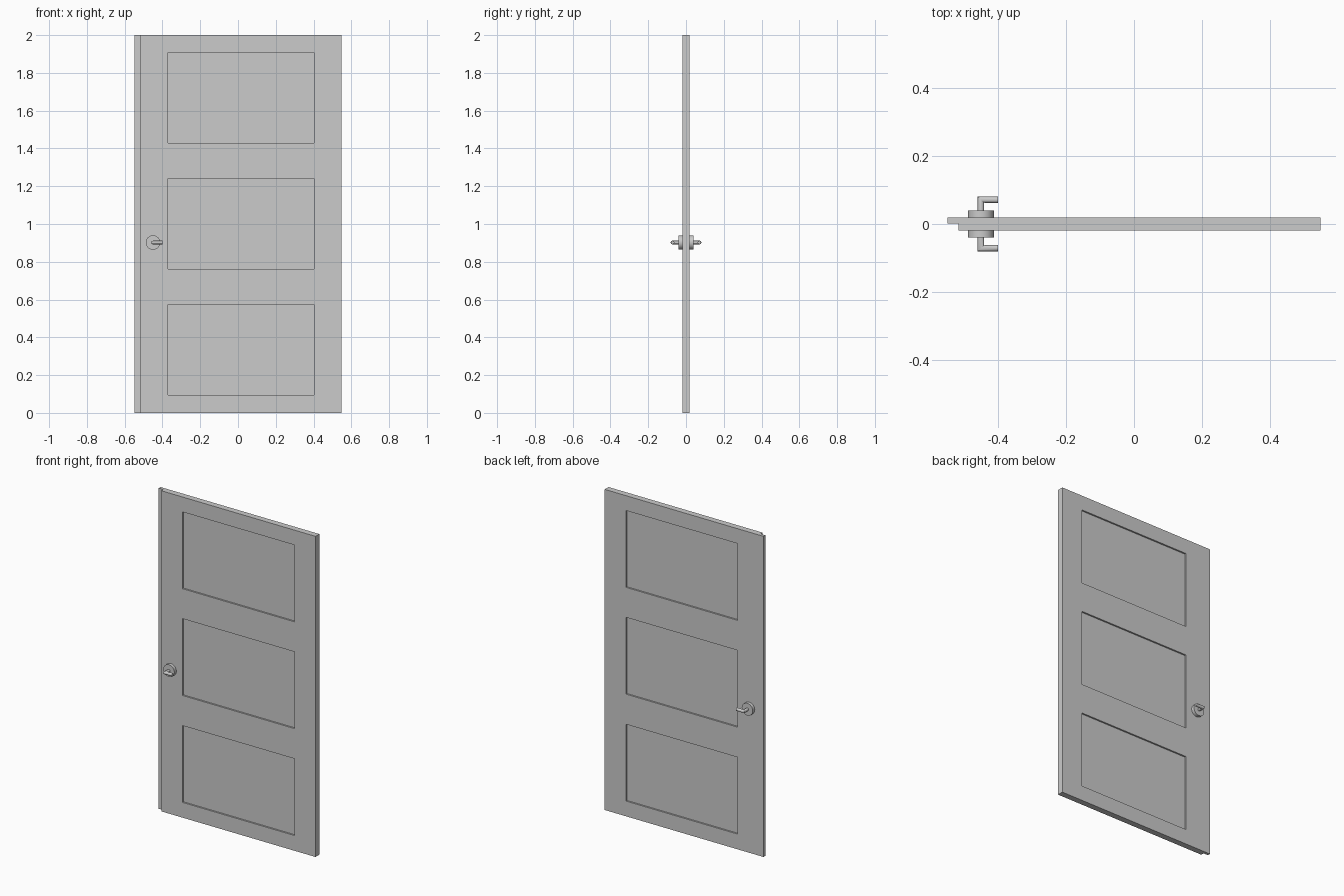
import bpy, bmesh, math

if "Cube" in bpy.data.objects:
    bpy.data.objects.remove(bpy.data.objects["Cube"])

T = 0.019                      # half door thickness
HX, HZ = -0.45, 0.902          # handle centre


def new_object(name, bm):
    bmesh.ops.recalc_face_normals(bm, faces=bm.faces)
    me = bpy.data.meshes.new(name)
    bm.to_mesh(me)
    bm.free()
    ob = bpy.data.objects.new(name, me)
    bpy.context.collection.objects.link(ob)
    return ob


def add_box(bm, x0, x1, y0, y1, z0, z1):
    vs = bmesh.ops.create_cube(bm, size=1)["verts"]
    for v in vs:
        v.co = (x1 if v.co.x > 0 else x0,
                y1 if v.co.y > 0 else y0,
                z1 if v.co.z > 0 else z0)


def tube(name, rings):
    """Closed tube through equal-length rings of points."""
    bm = bmesh.new()
    rows = [[bm.verts.new(p) for p in ring] for ring in rings]
    n = len(rows[0])
    for a, b in zip(rows, rows[1:]):
        for i in range(n):
            j = (i + 1) % n
            bm.faces.new((a[i], a[j], b[j], b[i]))
    bm.faces.new(rows[0])
    bm.faces.new(rows[-1])
    return new_object(name, bm)


def finish_handle_part(ob):
    # mirror to the other side of the door and smooth the round sides
    mod = ob.modifiers.new("both_sides", "MIRROR")
    mod.use_axis = (False, True, False)
    bpy.ops.object.select_all(action="DESELECT")
    bpy.context.view_layer.objects.active = ob
    ob.select_set(True)
    bpy.ops.object.shade_smooth_by_angle(angle=math.radians(35))


# Door leaf: stepped plan profile with a rebate on the latch edge
profile = [(-0.548, T), (-0.548, 0.001), (-0.516, 0.001),
           (-0.516, -T), (0.548, -T), (0.548, T)]
door = tube("door_leaf", [[(x, y, z) for x, y in profile] for z in (0, 2)])

# Recessed panels on both faces
DEPTH = 0.01
bm = bmesh.new()
for z0 in (0.095, 0.762, 1.428):
    for y0, y1 in ((-0.05, -T + DEPTH), (T - DEPTH, 0.05)):
        add_box(bm, -0.37, 0.402, y0, y1, z0, z0 + 0.479)
cutter = new_object("panel_cutter", bm)
cutter.hide_render = True
cutter.hide_set(True)
cut = door.modifiers.new("panels", "BOOLEAN")
cut.operation = "DIFFERENCE"
cut.solver = "EXACT"
cut.object = cutter


def circle(r, n):
    return [(r * math.cos(2 * math.pi * i / n), r * math.sin(2 * math.pi * i / n))
            for i in range(n)]


# Round rose plate
finish_handle_part(tube("handle_rose", [
    [(HX + a, y, HZ + b) for a, b in circle(0.038, 32)] for y in (T - 0.004, 0.039)]))

# Lever: stem mitred into a short grip
c = circle(0.0095, 16)
YC = 0.072
finish_handle_part(tube("handle_lever", [
    [(HX + a, 0.036, HZ + b) for a, b in c],
    [(HX + a, YC - a, HZ + b) for a, b in c],
    [(HX + 0.05, YC - 0.001 - a, HZ + b) for a, b in c]]))
